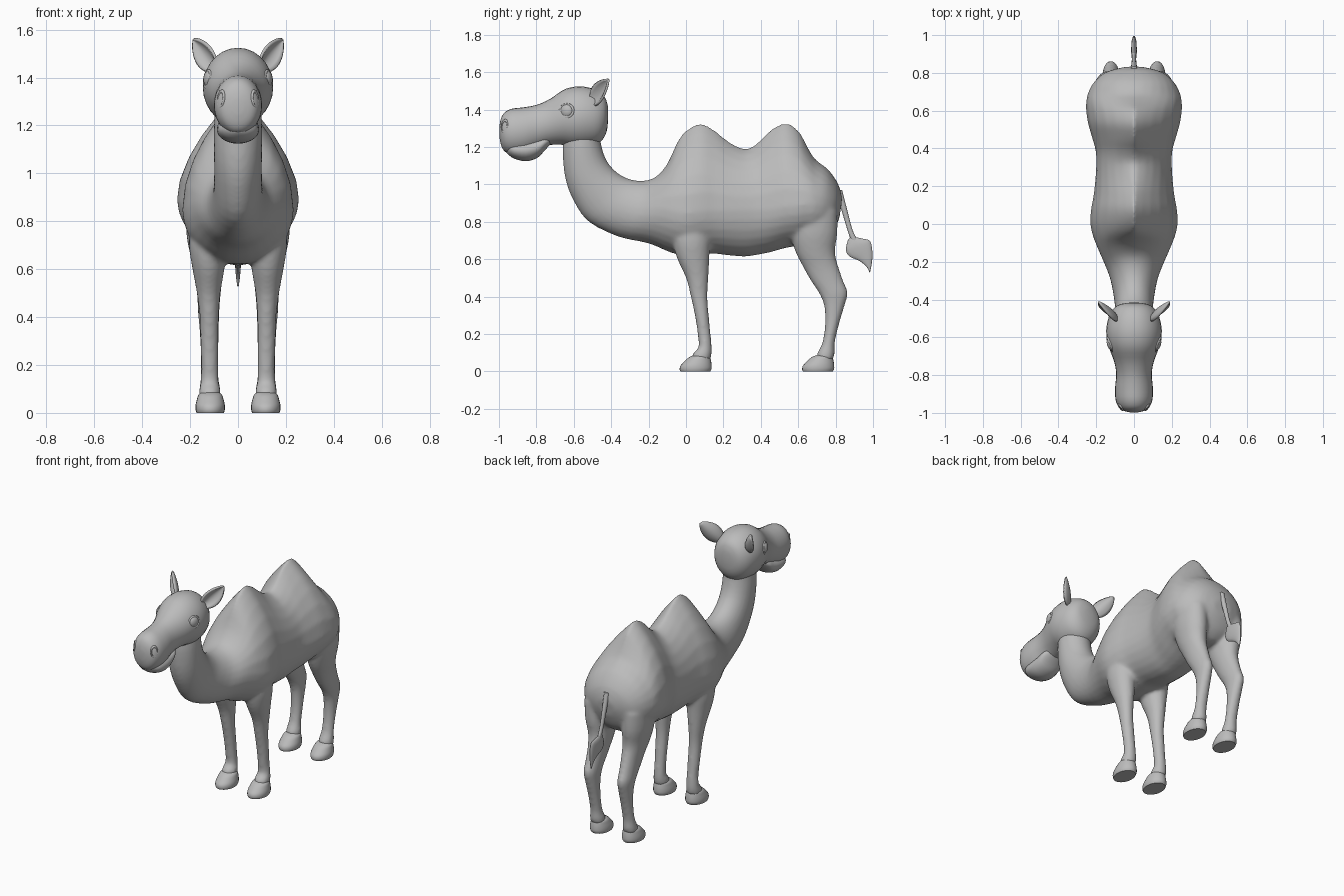
import bpy, bmesh, math
from mathutils import Vector

hide = bpy.data.materials.new("grey_hide")
hide.diffuse_color = (0.5, 0.5, 0.5, 1)


def smooth_rings(rings, steps):
    """Catmull-Rom interpolation through ring parameters."""
    out = []
    last = len(rings) - 1
    for i in range(last):
        a, b, c, d = (rings[max(0, min(last, i + o))] for o in (-1, 0, 1, 2))
        for s in range(steps):
            t = s / steps
            out.append([0.5 * (2 * q + (r - p) * t + (2 * p - 5 * q + 4 * r - u) * t * t
                               + (3 * q - p - 3 * r + u) * t ** 3)
                        for p, q, r, u in zip(a, b, c, d)])
    return out + [list(rings[-1])]


def loft(bm, rings, steps=3, n=28):
    """Ring: top y, top z, bottom y, bottom z, half width, taper, centre x."""
    rings = [tuple(r) + (1.0, 0.0)[len(r) - 5:] for r in rings]
    loops = []
    for ty, tz, by, bz, w, p, cx in smooth_rings(rings, steps):
        k = 0.5 - 0.17 * (p - 1)
        loop = []
        for j in range(n):
            a = 2 * math.pi * j / n
            c, s = math.cos(a), math.sin(a)
            h = k + ((1 - k) if c > 0 else k) * c
            x = math.copysign(abs(s) ** (p if c > 0 else 1), s) * max(w, 0.002)
            loop.append(bm.verts.new((cx + x, by + h * (ty - by), bz + h * (tz - bz))))
        loops.append(loop)
    for A, B in zip(loops, loops[1:]):
        for j in range(n):
            bm.faces.new((A[j], A[(j + 1) % n], B[(j + 1) % n], B[j]))
    bm.faces.new(loops[0])
    bm.faces.new(loops[-1])


def finish(bm, name, angle=50):
    bmesh.ops.recalc_face_normals(bm, faces=bm.faces[:])
    me = bpy.data.meshes.new(name)
    bm.to_mesh(me)
    bm.free()
    ob = bpy.data.objects.new(name, me)
    bpy.context.collection.objects.link(ob)
    me.materials.append(hide)
    bpy.ops.object.select_all(action='DESELECT')
    ob.select_set(True)
    bpy.context.view_layer.objects.active = ob
    bpy.ops.object.shade_smooth_by_angle(angle=math.radians(angle))
    return ob


def loft_object(name, rings, steps=3, n=28):
    bm = bmesh.new()
    loft(bm, rings, steps, n)
    return finish(bm, name)


# neck, two humps and rump
trunk = [
    (-.46, 1.32, -.65, 1.30, .095, 1), (-.455, 1.22, -.66, 1.18, .1, 1),
    (-.42, 1.12, -.645, 1.03, .1, 1), (-.35, 1.05, -.60, .91, .1, 1),
    (-.26, 1.02, -.52, .80, .105, 1), (-.17, 1.035, -.36, .72, .13, 1.05),
    (-.10, 1.11, -.2, .685, .18, 1.3), (-.04, 1.24, -.08, .635, .217, 1.8),
    (.02, 1.305, 0, .62, .232, 2), (.085, 1.325, .08, .625, .227, 2),
    (.155, 1.29, .15, .63, .214, 1.9), (.235, 1.225, .235, .62, .205, 1.6),
    (.32, 1.19, .32, .615, .2, 1.4), (.385, 1.225, .39, .625, .203, 1.6),
    (.45, 1.29, .46, .64, .222, 1.9), (.53, 1.33, .53, .66, .243, 2),
    (.6, 1.29, .59, .67, .253, 1.9), (.65, 1.2, .645, .68, .253, 1.5),
    (.69, 1.135, .69, .68, .245, 1.2), (.76, 1.08, .735, .69, .215, 1),
    (.815, 1.0, .785, .74, .155, 1), (.835, .92, .82, .82, .06, 1)]

# legs: height, rear y, front y, inner x, outer x
front_leg = [(.80, .13, -.07, .05, .20), (.70, .13, -.07, .05, .205), (.61, .125, -.05, .055, .192),
             (.5, .12, 0, .073, .172), (.4, .115, .025, .08, .16), (.3, .122, .047, .081, .157),
             (.2, .132, .062, .082, .154), (.13, .138, .066, .08, .156),
             (.095, .138, .035, .073, .163), (.06, .13, .03, .073, .163)]
hind_leg = [(.86, .81, .56, .05, .22), (.74, .81, .56, .05, .215), (.64, .797, .585, .055, .195),
            (.56, .815, .625, .065, .178), (.48, .843, .67, .074, .17), (.42, .865, .71, .078, .167),
            (.35, .848, .738, .08, .161), (.25, .818, .743, .081, .156),
            (.15, .795, .728, .08, .156), (.095, .795, .70, .073, .163), (.06, .785, .70, .073, .163)]

body = bmesh.new()
loft(body, trunk)
for side in (-1, 1):
    for leg in (front_leg, hind_leg):
        loft(body, [(yr, z, yf, z, (x1 - x0) / 2, 1, side * (x0 + x1) / 2)
                    for z, yr, yf, x0, x1 in leg])
ob = finish(body, "body_and_legs")
blend = ob.modifiers.new("blend", 'REMESH')
blend.mode, blend.voxel_size, blend.use_smooth_shade = 'VOXEL', 0.011, True
relax = ob.modifiers.new("relax", 'SMOOTH')
relax.factor, relax.iterations = 0.5, 8

# padded feet
for side, label in ((-1, "left"), (1, "right")):
    for name, y in (("front", 0), ("hind", .655)):
        rings = [(.10, .088, .045, .088, .03), (.125, .08, .015, .075, .048),
                 (.133, .06, -.012, .05, .056), (.137, .035, -.03, .03, .061),
                 (.137, .015, -.034, .012, .061), (.13, 0, -.03, 0, .057)]
        loft_object(f"{name}_foot_{label}",
                    [(a + y, b, c + y, d, w, 1, side * .116) for a, b, c, d, w in rings], 3, 24)

# head and upper muzzle
loft_object("head", [
    (-.418, 1.42, -.416, 1.36, .025), (-.435, 1.47, -.425, 1.28, .085),
    (-.48, 1.505, -.465, 1.22, .125), (-.54, 1.522, -.54, 1.2, .145),
    (-.60, 1.522, -.6, 1.2, .145), (-.66, 1.503, -.66, 1.212, .13),
    (-.73, 1.455, -.735, 1.21, .104), (-.80, 1.425, -.79, 1.192, .094),
    (-.87, 1.412, -.86, 1.165, .1), (-.93, 1.405, -.925, 1.16, .098),
    (-.97, 1.385, -.967, 1.175, .082), (-.99, 1.35, -.987, 1.205, .057),
    (-.998, 1.31, -.997, 1.25, .02)])

# lower jaw
loft_object("lower_jaw", [
    (-.72, 1.27, -.72, 1.22, .05), (-.76, 1.26, -.757, 1.18, .078),
    (-.80, 1.25, -.795, 1.142, .085), (-.86, 1.24, -.855, 1.124, .088),
    (-.92, 1.23, -.915, 1.137, .08), (-.95, 1.22, -.945, 1.155, .055),
    (-.962, 1.2, -.96, 1.17, .02)])

# tail and flat tuft
loft_object("tail", [
    (.835, .97, .80, .97, .018), (.868, .84, .838, .84, .013),
    (.895, .745, .87, .735, .011), (.935, .68, .90, .66, .01)], 4, 12)
loft_object("tail_tuft", [
    (.882, .722, .866, .705, .006), (.945, .71, .855, .65, .014), (.985, .695, .875, .615, .015),
    (.997, .63, .925, .592, .012), (.992, .57, .965, .56, .008), (.984, .53, .982, .528, .003)], 4, 16)


def oval_ring(name, pos, normal, radius, thick, squash):
    """Raised oval rim lying on the skin."""
    bpy.ops.mesh.primitive_torus_add(major_radius=radius, minor_radius=thick,
                                     major_segments=28, minor_segments=8)
    rim = bpy.context.object
    rim.name = name
    rim.location = pos
    rim.rotation_euler = Vector(normal).to_track_quat('Z', 'Y').to_euler()
    rim.scale = squash
    rim.data.materials.append(hide)
    bpy.ops.object.shade_smooth()


for side, label in ((-1, "left"), (1, "right")):
    # eye with lids
    bm = bmesh.new()
    bmesh.ops.create_uvsphere(bm, u_segments=20, v_segments=12, radius=.036)
    for v in bm.verts:
        v.co.x *= .6
    eye = finish(bm, f"eye_{label}")
    eye.location = (side * .121, -.637, 1.393)
    eye.rotation_euler.z = -side * .35
    oval_ring(f"eyelid_{label}", (side * .126, -.638, 1.393), (side * .93, -.35, .12), .037, .007, (1, .95, 1))
    # nostril rim
    oval_ring(f"nostril_{label}", (side * .069, -.968, 1.31), (side * .8, -.6, .1), .032, .008, (.6, 1, 1))

    # cupped leaf-shaped ear
    bm = bmesh.new()
    d = Vector((.1, .09, .13)).normalized()
    n = Vector((.67, -.74, 0)).normalized()
    across = d.cross(n)
    rows = []
    for i in range(13):
        u = i / 12
        width = .05 * max(math.sin(math.pi * u ** .85) ** .7 if 0 < u < 1 else 0, .36 * (1 - u), .06)
        row = []
        for j in range(9):
            v = j / 4 - 1
            p = Vector((.088, -.505, 1.43)) + d * .185 * u + across * width * v + n * width * .6 * (v * v - .5)
            row.append(bm.verts.new((side * p.x, p.y, p.z)))
        rows.append(row)
    for A, B in zip(rows, rows[1:]):
        for j in range(8):
            bm.faces.new((A[j], A[j + 1], B[j + 1], B[j]))
    ear = finish(bm, f"ear_{label}", 60)
    shell = ear.modifiers.new("shell", 'SOLIDIFY')
    shell.thickness, shell.offset = .012, 0
